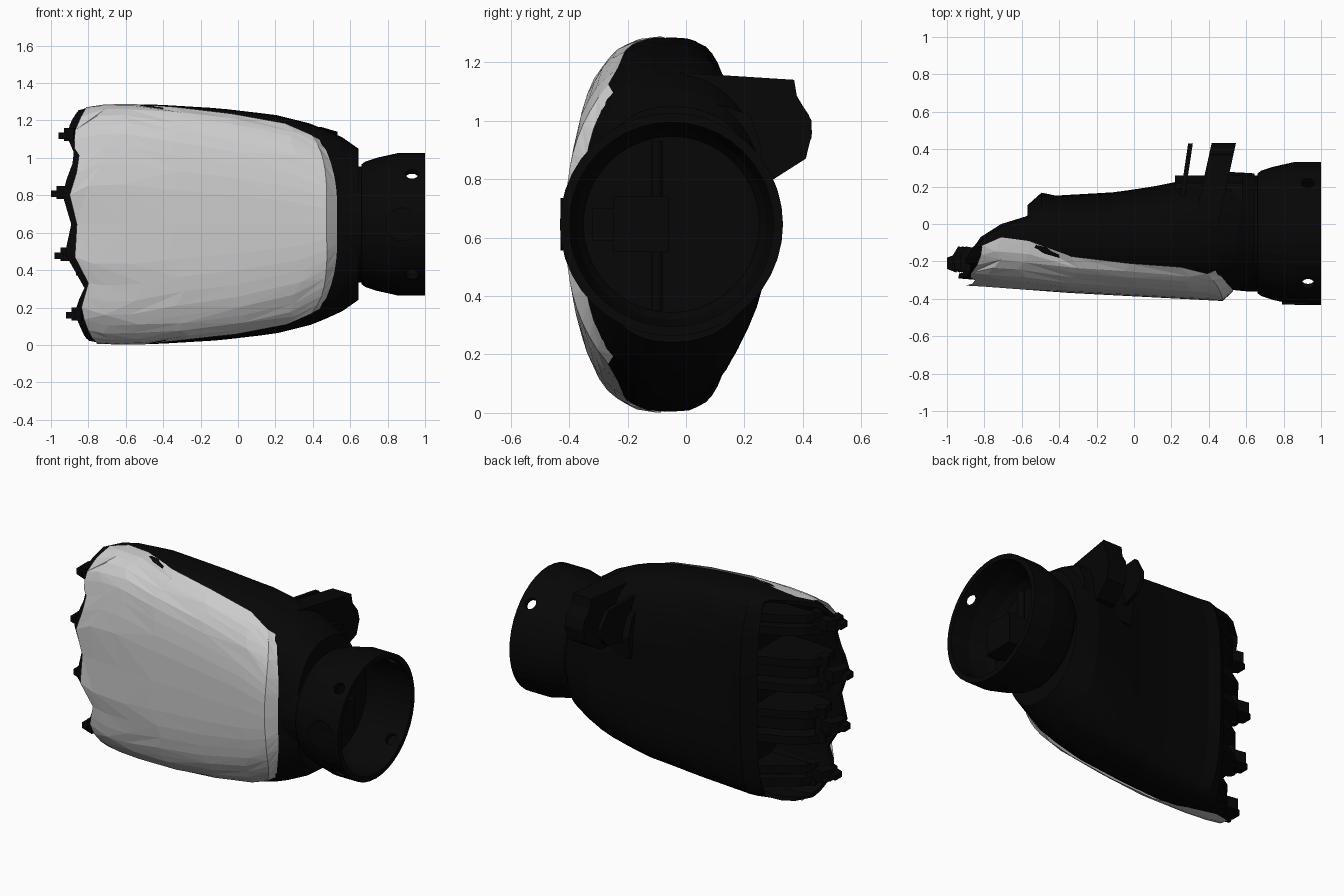
import bpy, bmesh, math, random
from mathutils import Matrix, Vector

if "Cube" in bpy.data.objects:
    bpy.data.objects.remove(bpy.data.objects["Cube"])

random.seed(4)
AY, AZ = -0.05, 0.645            # main axis of palm and wrist
black = bpy.data.materials.new("black_plastic")
black.diffuse_color = (0.002, 0.002, 0.002, 1)
black.use_nodes = True
black.node_tree.nodes["Principled BSDF"].inputs["Base Color"].default_value = black.diffuse_color


def make(name, verts, faces, mat=black):
    me = bpy.data.meshes.new(name)
    bm = bmesh.new()
    vs = [bm.verts.new(v) for v in verts]
    for f in faces:
        bm.faces.new([vs[i] for i in f])
    bmesh.ops.recalc_face_normals(bm, faces=bm.faces)
    bm.to_mesh(me)
    bm.free()
    ob = bpy.data.objects.new(name, me)
    bpy.context.collection.objects.link(ob)
    if mat:
        me.materials.append(mat)
    return ob


def lerp_table(tab, x):
    if x <= tab[0][0]:
        return tab[0][1]
    for (a, va), (b, vb) in zip(tab, tab[1:]):
        if x <= b:
            return va + (vb - va) * (x - a) / (b - a)
    return tab[-1][1]


def prism(name, pts, axis, lo, hi, shear=0.0, mat=black):
    """Extrude a 2D outline along x (pts = y,z) or z (pts = x,y)."""
    n = len(pts)
    vs = []
    for d in (lo, hi):
        for p, q in pts:
            vs.append((d + shear * p, p, q) if axis == 'x' else (p, q, d))
    fs = [list(range(n)), list(range(2 * n - 1, n - 1, -1))]
    fs += [(i, (i + 1) % n, n + (i + 1) % n, n + i) for i in range(n)]
    return make(name, vs, fs, mat)


def lathe(name, prof, sides, closed=False):
    """Revolve (x, radius) points around the wrist axis."""
    vs = [(x, AY + r * math.cos(2 * math.pi * k / sides), AZ + r * math.sin(2 * math.pi * k / sides))
          for x, r in prof for k in range(sides)]
    m = len(prof)
    fs = [(i * sides + k, i * sides + (k + 1) % sides,
           (i + 1) % m * sides + (k + 1) % sides, (i + 1) % m * sides + k)
          for i in range(m if closed else m - 1) for k in range(sides)]
    if not closed:
        fs += [list(range(sides)), list(range((m - 1) * sides, m * sides))]
    return make(name, vs, fs)


def rod(name, p, q, r, sides=12):
    p, q = Vector(p), Vector(q)
    d = q - p
    bm = bmesh.new()
    bmesh.ops.create_cone(bm, cap_ends=True, segments=sides, radius1=r, radius2=r, depth=d.length,
                          matrix=Matrix.Translation((p + q) / 2) @ d.to_track_quat('Z', 'Y').to_matrix().to_4x4())
    me = bpy.data.meshes.new(name)
    bm.to_mesh(me)
    bm.free()
    me.materials.append(black)
    ob = bpy.data.objects.new(name, me)
    bpy.context.collection.objects.link(ob)
    return ob


# palm section tables along x
HALF = [(-.92, .56), (-.85, .615), (-.75, .636), (-.45, .641), (-.1, .62), (.2, .585), (.4, .535), (.55, .47), (.65, .4)]
FRONT = [(-.95, -.33), (-.7, -.35), (.48, -.412), (.54, -.385), (.65, -.37)]
BACK = [(-.9, .1), (-.57, .1), (-.5, .17), (-.45, .15), (-.1, .17), (.1, .2), (.3, .24), (.5, .28), (.65, .27)]
POWER = [(-.6, 3.2), (.2, 2.8), (.65, 2.3)]
# knuckle scallops: end x against height
EDGE = [(0, -.76), (.05, -.82), (.15, -.87), (.22, -.86), (.31, -.82), (.4, -.88), (.48, -.93), (.56, -.92), (.65, -.89),
        (.72, -.92), (.81, -.94), (.9, -.92), (1.02, -.87), (1.14, -.91), (1.22, -.9), (1.29, -.82)]
# cover rim depth
RIM = [(-.9, -.22), (-.8, -.1), (-.68, -.06), (-.45, -.12), (-.3, -.19), (.25, -.23), (.45, -.28), (.53, -.33)]


def section(x, t, inset):
    n = lerp_table(POWER, x)
    c, s = math.cos(t), math.sin(t)
    cy = math.copysign(abs(c) ** (2 / n), c)
    sz = math.copysign(abs(s) ** (2 / n), s)
    ry = (AY - lerp_table(FRONT, x) - inset) if c > 0 else (lerp_table(BACK, x) - AY)
    return AY - ry * cy, AZ + lerp_table(HALF, x) * sz


def ripple(x, z):
    """Shallow grooves between the knuckles."""
    k = max(0, (-.35 - x) / .6)
    return .045 * k * (lerp_table(EDGE, z) + .95) / .14


# palm shell: open at the knuckle end, cut back on the rear side
N, M = 48, 16
verts = []
for i in range(M + 1):
    u = i / M
    for k in range(N):
        t = 2 * math.pi * k / N
        a = math.degrees(min(t, 2 * math.pi - t))
        z = section(-.85, t, 0)[1]
        w = min(1, max(0, (a - 82) / 26))
        xs = lerp_table(EDGE, z) * (1 - w) - .57 * w
        x = xs + u * (.645 - xs)
        y, z = section(x, t, .035)
        if a < 80:
            y += ripple(x, z)
        verts.append((x, y, z))
faces = [(i * N + k, i * N + (k + 1) % N, (i + 1) * N + (k + 1) % N, (i + 1) * N + k)
         for i in range(M) for k in range(N)]
faces.append(list(range(M * N, M * N + N)))
palm = make("palm_shell", verts, faces)
sol = palm.modifiers.new("thickness", 'SOLIDIFY')
sol.thickness, sol.offset = .025, -1

# light front cover, large facets
N = 18
STEPS = (0, .08, .2, .38, .62, .85, .96, 1)
M = len(STEPS) - 1
verts = []
for i, u in enumerate(STEPS):
    for k in range(N + 1):
        s = 2 * k / N - 1
        zg = section(-.8, s * math.pi / 2, 0)[1]
        xs = lerp_table(EDGE, zg) + .03
        x = xs + u * (.53 - .09 * abs(s) ** 4 - xs)
        inner = 0 < k < N and 0 < i < M - 1
        if inner:
            x += random.uniform(-.03, .03)
        n = lerp_table(POWER, x)
        frac = (AY - lerp_table(RIM, x)) / (AY - lerp_table(FRONT, x))
        T = math.acos(min(.95, max(0, frac)) ** (n / 2))
        y, z = section(x, s * T, 0)
        z = AZ + (z - AZ) * 1.007
        y += ripple(x, z) * (1 - abs(s) ** 6)
        y += random.uniform(-.006, .002) if inner and abs(s) > .4 else 0
        if i == M:
            y += .03
        verts.append((x, y, z))
W = N + 1
faces = []
for i in range(M):
    for k in range(N):
        a, b, c, d = i * W + k, i * W + k + 1, (i + 1) * W + k + 1, (i + 1) * W + k
        faces += [(a, b, c), (a, c, d)] if random.random() < .5 else [(a, b, d), (b, c, d)]
make("front_cover", verts, faces, None)

# knuckle mounts, pins and hinge bars
block = [(-.48, .1), (-.58, .04), (-.69, .0), (-.8, -.07), (-.84, -.13), (-.84, -.25), (-.78, -.29), (-.48, -.3)]
for z, dx, front, half in ((1.12, .02, -.14, .07), (.81, -.02, -.28, .11), (.48, .0, -.28, .11), (.16, .06, -.14, .07)):
    pts = [(x + (dx if x < -.6 else 0), max(y, front)) for x, y in block]
    for side in (-1, 1):
        prism("knuckle_cheek", pts, 'z', z + side * (half - .03) - .025, z + side * (half - .03) + .025)
    prism("knuckle_core", [(x + .05, max(y - .04, front)) for x, y in pts], 'z', z - .04, z + .04)
    rod("hinge_bar", (-.83 + dx, -.16, z - half), (-.83 + dx, -.16, z + half), .035)
    prism("knuckle_tongue", [(-.8 + dx, -.14), (-.92 + dx, -.12), (-.95 + dx, -.17), (-.95 + dx, -.24),
                             (-.9 + dx, -.26), (-.88 + dx, -.19), (-.8 + dx, -.18)], 'z', z - .03, z + .04)
    prism("knuckle_hook", [(-.93 + dx, -.16), (-.98 + dx, -.18), (-.98 + dx, -.24), (-.93 + dx, -.26)],
          'z', z - .02, z + .015)
prism("inner_wall", [(-.28, .3), (.06, .12), (.12, .25), (.12, 1.04), (.06, 1.17), (-.28, .99)], 'x', -.5, -.47)

# neck and hollow wrist ring
lathe("neck", [(.5, .3), (.6, .31), (.72, .31)], 32)
ring = lathe("wrist_ring", [(.66, .32), (.68, .335), (.74, .355), (.86, .382), (1, .382),
                            (1, .35), (.87, .35), (.76, .325), (.70, .29)], 40, True)
cutters = []
for a in (45, 135):
    d = Vector((0, math.cos(math.radians(a)), math.sin(math.radians(a)))) * .6
    c = Vector((.93, AY, AZ))
    cut = rod("hole_cutter", c - d, c + d, .035)
    cut.hide_render = True
    cut.hide_viewport = True
    m = ring.modifiers.new("hole", 'BOOLEAN')
    m.object, m.solver = cut, 'EXACT'
rod("wrist_boss", (.88, -.40, AZ), (.88, -.43, AZ), .09, 20)

# connector inside the wrist
prism("connector_block", [(-.25, .55), (-.06, .55), (-.06, .74), (-.25, .74)], 'x', .7, .86)
prism("connector_plug", [(-.32, .59), (-.25, .59), (-.25, .7), (-.32, .7)], 'x', .7, .8)
rod("inner_pin", (.74, -.1, .35), (.74, -.1, .93), .02)

# thumb mount: slanted plates on the rear
tab = [(-.02, 1.165), (.37, 1.14), (.38, 1.08), (.42, 1.02), (.432, .96), (.41, .87), (.3, .8), (.1, .82)]
prism("thumb_plate", tab, 'x', .32, .45, .22)
small = [(.1, 1.12), (.37, 1.1), (.43, 1.0), (.43, .94), (.38, .88), (.1, .84)]
prism("thumb_guard", small, 'x', .225, .25, .15)
prism("thumb_base", [(.1, .74), (.24, .76), (.26, .9), (.22, 1.02), (.1, 1.06)], 'x', .22, .58)
